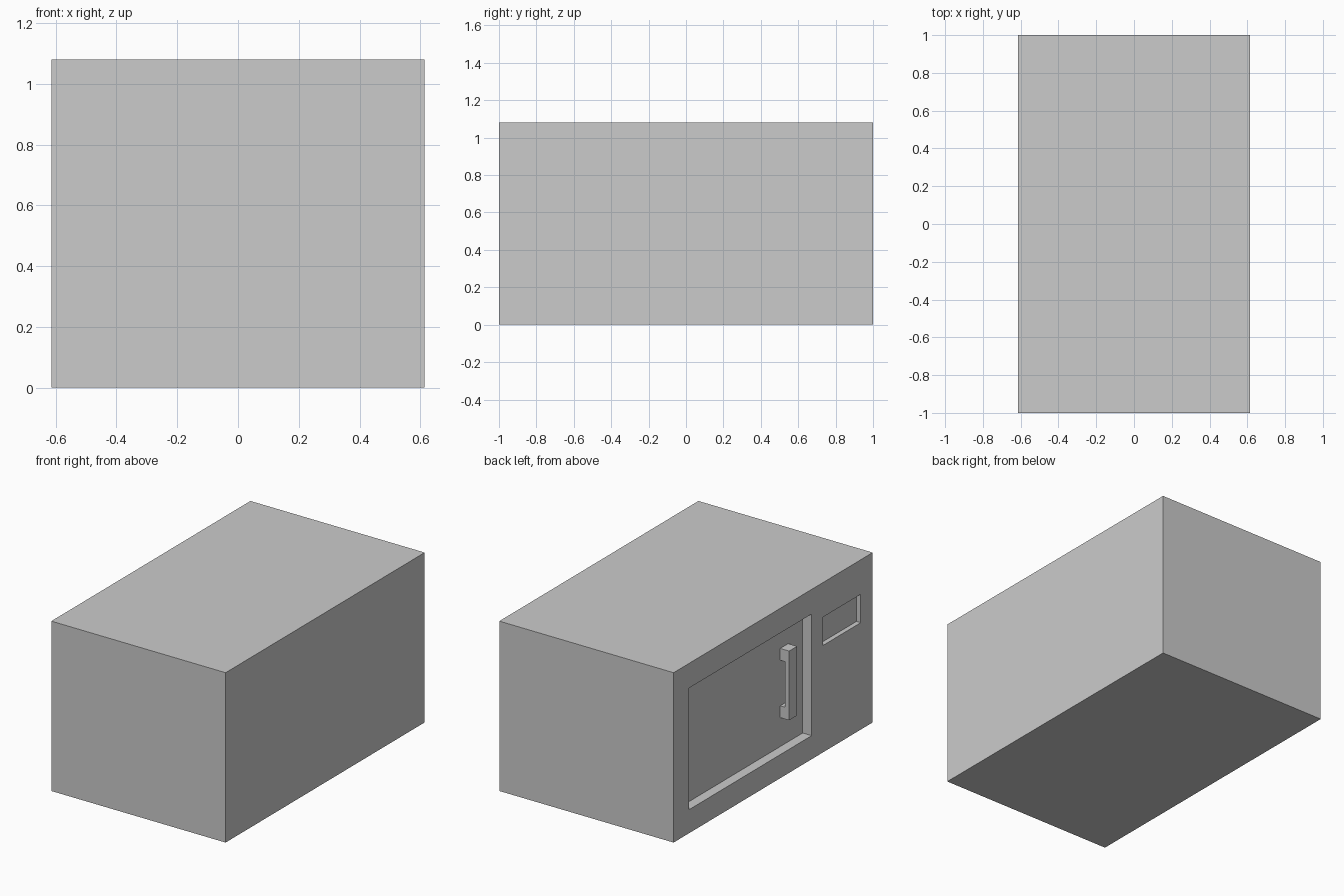
import bpy
import bmesh

if "Cube" in bpy.data.objects:
    bpy.data.objects.remove(bpy.data.objects["Cube"])

X0 = -0.613   # plane of the door side


def box(name, lo, hi):
    """Axis-aligned box between two corners."""
    bm = bmesh.new()
    bmesh.ops.create_cube(bm, size=1)
    for v in bm.verts:
        v.co = [hi[i] if v.co[i] > 0 else lo[i] for i in range(3)]
    me = bpy.data.meshes.new(name)
    bm.to_mesh(me)
    bm.free()
    ob = bpy.data.objects.new(name, me)
    bpy.context.collection.objects.link(ob)
    return ob


def extrude_profile(name, pts, y0, y1):
    """Closed x-z outline extruded along y."""
    bm = bmesh.new()
    face = bm.faces.new([bm.verts.new((x, y0, z)) for x, z in pts])
    new = bmesh.ops.extrude_face_region(bm, geom=[face])["geom"]
    verts = [g for g in new if isinstance(g, bmesh.types.BMVert)]
    bmesh.ops.translate(bm, verts=verts, vec=(0, y1 - y0, 0))
    bmesh.ops.recalc_face_normals(bm, faces=bm.faces)
    me = bpy.data.meshes.new(name)
    bm.to_mesh(me)
    bm.free()
    ob = bpy.data.objects.new(name, me)
    bpy.context.collection.objects.link(ob)
    return ob


# Oven casing
casing = box("casing", (X0, -1, 0), (-X0, 1, 1.08))

# Recesses for the door and the display: y range, z range, depth
recesses = {
    "door_recess": (-0.387, 0.844, 0.15, 0.923, 0.063),
    "display_recess": (-0.88, -0.50, 0.68, 0.86, 0.03),
}
for name, (y0, y1, z0, z1, depth) in recesses.items():
    cutter = box(name + "_cutter", (X0 - 0.1, y0, z0), (X0 + depth, y1, z1))
    cutter.hide_render = True
    cutter.display_type = 'WIRE'
    mod = casing.modifiers.new(name, 'BOOLEAN')
    mod.operation = 'DIFFERENCE'
    mod.solver = 'EXACT'
    mod.object = cutter

# C-shaped door handle, flush with the casing front
back, inner = X0 + 0.063, X0 + 0.03
z0, z1, leg = 0.334, 0.774, 0.075
extrude_profile("door_handle", [
    (X0, z0), (back, z0), (back, z0 + leg), (inner, z0 + leg),
    (inner, z1 - leg), (back, z1 - leg), (back, z1), (X0, z1)],
    -0.241, -0.161)
